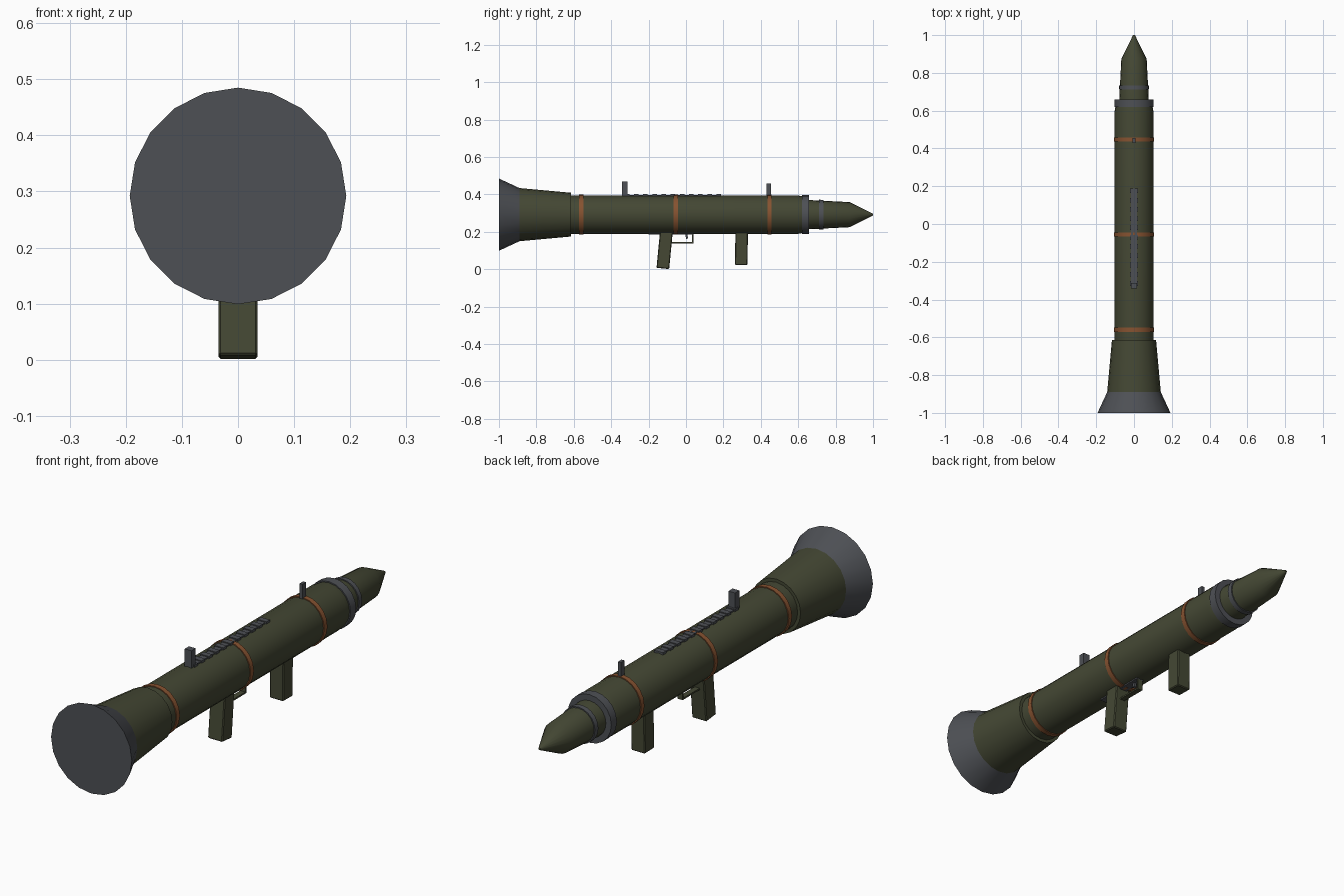
import bpy, bmesh, math
from mathutils import Matrix, Vector

if "Cube" in bpy.data.objects:
    bpy.data.objects.remove(bpy.data.objects["Cube"])

AXIS_Z = 0.292


def material(name, rgb):
    m = bpy.data.materials.new(name)
    m.diffuse_color = (*rgb, 1)
    m.use_nodes = True
    m.node_tree.nodes["Principled BSDF"].inputs["Base Color"].default_value = m.diffuse_color
    return m


OLIVE = material("olive green", (0.058, 0.064, 0.034))
GREY = material("gunmetal grey", (0.075, 0.08, 0.09))
RUST = material("rust orange", (0.24, 0.085, 0.03))


def finish(name, bm, mat, smooth=False):
    bmesh.ops.recalc_face_normals(bm, faces=bm.faces)
    me = bpy.data.meshes.new(name)
    bm.to_mesh(me)
    bm.free()
    me.materials.append(mat)
    ob = bpy.data.objects.new(name, me)
    bpy.context.collection.objects.link(ob)
    if smooth:
        bpy.ops.object.select_all(action='DESELECT')
        ob.select_set(True)
        bpy.context.view_layer.objects.active = ob
        bpy.ops.object.shade_smooth_by_angle(angle=math.radians(30))
    return ob


def turned(name, profile, mat, sides=20):
    """Closed solid of revolution about the bore; profile is (y, radius)."""
    bm = bmesh.new()
    rings = []
    for y, r in profile:
        rings.append([bm.verts.new((r * math.sin(a), y, AXIS_Z + r * math.cos(a)))
                      for a in (2 * math.pi * i / sides for i in range(sides))])
    for a, b in zip(rings, rings[1:]):
        for i in range(sides):
            j = (i + 1) % sides
            bm.faces.new((a[i], a[j], b[j], b[i]))
    bm.faces.new(rings[0])
    bm.faces.new(rings[-1])
    return finish(name, bm, mat, True)


def box(name, x, y, z, mat, tilt=0, bevel=0):
    """Box from (min, max) ranges, tilted about x through its centre."""
    bm = bmesh.new()
    size = [r[1] - r[0] for r in (x, y, z)]
    mid = Vector([(r[0] + r[1]) / 2 for r in (x, y, z)])
    bmesh.ops.create_cube(bm, size=1, matrix=Matrix.Translation(mid)
                          @ Matrix.Rotation(math.radians(tilt), 4, 'X')
                          @ Matrix.Diagonal((*size, 1)))
    if bevel:
        bmesh.ops.bevel(bm, geom=bm.edges[:], offset=bevel, segments=1, affect='EDGES')
    return finish(name, bm, mat)


# Launch tube, rear cone and exhaust bell
turned("launch_tube", [(-0.64, 0.103), (0.595, 0.103), (0.625, 0.098)], OLIVE)
turned("rear_cone", [(-0.89, 0.142), (-0.615, 0.117)], OLIVE)
turned("exhaust_bell", [(-1.0, 0.193), (-0.89, 0.142)], GREY)

# Muzzle ring and warhead
turned("muzzle_ring", [(0.62, 0.104), (0.658, 0.104)], GREY)
turned("warhead", [(0.64, 0.079), (0.875, 0.067), (1.0, 0.005)], OLIVE)
turned("warhead_band", [(0.712, 0.080), (0.734, 0.079)], GREY)

# Coloured straps round the tube
for i, y in enumerate((-0.56, -0.055, 0.447)):
    turned(f"strap_{i + 1}", [(y - 0.011, 0.107), (y + 0.011, 0.107)], RUST)

# Top rail with cross slats
box("top_rail", (-0.016, 0.016), (-0.33, 0.185), (0.38, 0.398), GREY)
for i in range(11):
    y = -0.315 + i * 0.049
    box(f"rail_slat_{i + 1}", (-0.021, 0.021), (y - 0.012, y + 0.012), (0.385, 0.402), GREY)

# Sights
box("rear_sight", (-0.016, 0.016), (-0.341, -0.312), (0.39, 0.468), GREY)
box("front_sight", (-0.007, 0.007), (0.430, 0.455), (0.39, 0.458), GREY)

# Grips
box("rear_grip", (-0.035, 0.035), (-0.1475, -0.0795), (0.004, 0.22), OLIVE, -5.5, 0.004)
box("front_grip", (-0.033, 0.033), (0.263, 0.330), (0.022, 0.22), OLIVE, -1, 0.004)

# Trigger, its housing and the guard
box("trigger_housing", (-0.018, 0.018), (-0.2, 0.04), (0.186, 0.21), GREY)
box("trigger", (-0.006, 0.006), (-0.003, 0.008), (0.163, 0.2), GREY, 12)
box("guard_bar", (-0.012, 0.012), (-0.09, 0.04), (0.139, 0.146), OLIVE)
box("guard_post", (-0.012, 0.012), (0.033, 0.04), (0.139, 0.2), OLIVE)
